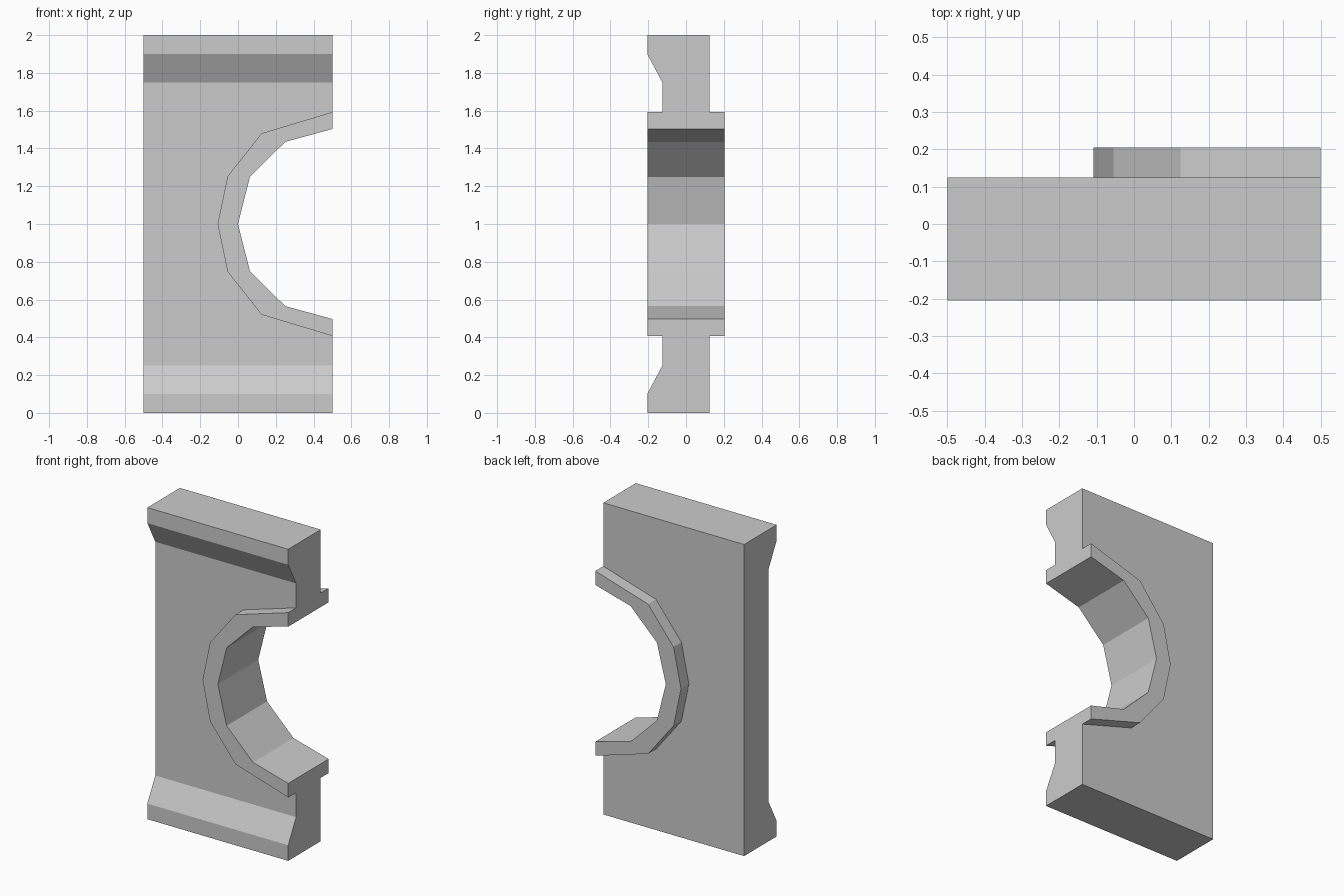
import bpy, bmesh
from mathutils import Vector

if "Cube" in bpy.data.objects:
    bpy.data.objects.remove(bpy.data.objects["Cube"])


def prism(name, pts, push):
    """Extrude a closed flat outline along a vector."""
    bm = bmesh.new()
    face = bm.faces.new([bm.verts.new(p) for p in pts])
    ext = bmesh.ops.extrude_face_region(bm, geom=[face])
    verts = [v for v in ext["geom"] if isinstance(v, bmesh.types.BMVert)]
    bmesh.ops.translate(bm, verts=verts, vec=Vector(push))
    bmesh.ops.recalc_face_normals(bm, faces=bm.faces)
    mesh = bpy.data.meshes.new(name)
    bm.to_mesh(mesh)
    bm.free()
    obj = bpy.data.objects.new(name, mesh)
    bpy.context.collection.objects.link(obj)
    return obj


def combine(target, tool, operation):
    """Apply a boolean and discard the tool object."""
    tool.hide_render = True
    mod = target.modifiers.new(operation, "BOOLEAN")
    mod.operation, mod.solver, mod.object = operation, "EXACT", tool
    bpy.context.view_layer.objects.active = target
    bpy.ops.object.modifier_apply(modifier=mod.name)
    bpy.data.objects.remove(tool)


def arch(name, half, end, depth):
    """Outline mirrored about z = 1, running past the wall end, extruded in y."""
    upper = [(end, half[0][1])] + half
    lower = [(x, -h) for x, h in reversed(upper[:-1])]
    return prism(name, [(x, -depth, 1 + h) for x, h in upper + lower],
                 (0, 2 * depth, 0))


D = 0.205

# Wall panel with flared top and bottom, made overlong on the open side
lower = [(0.125, 0), (-D, 0), (-D, 0.1), (-0.125, 0.25)]
profile = lower + [(y, 2 - z) for y, z in reversed(lower)]
wall = prism("window_wall", [(-0.5, y, z) for y, z in profile], (1.3, 0, 0))

# Raised window frame, then the opening through it
outer = [(0.5, 0.593), (0.125, 0.48), (-0.055, 0.253), (-0.108, 0)]
inner = [(0.5, 0.503), (0.25, 0.435), (0.063, 0.25), (0, 0)]
combine(wall, arch("window_frame", outer, 0.7, D), "UNION")
combine(wall, arch("opening_cutter", inner, 0.9, 0.4), "DIFFERENCE")

# Trim everything flush at the open side
trim = [(0.5, -1, -1), (0.5, 1, -1), (0.5, 1, 3), (0.5, -1, 3)]
combine(wall, prism("end_trim", trim, (1, 0, 0)), "DIFFERENCE")
